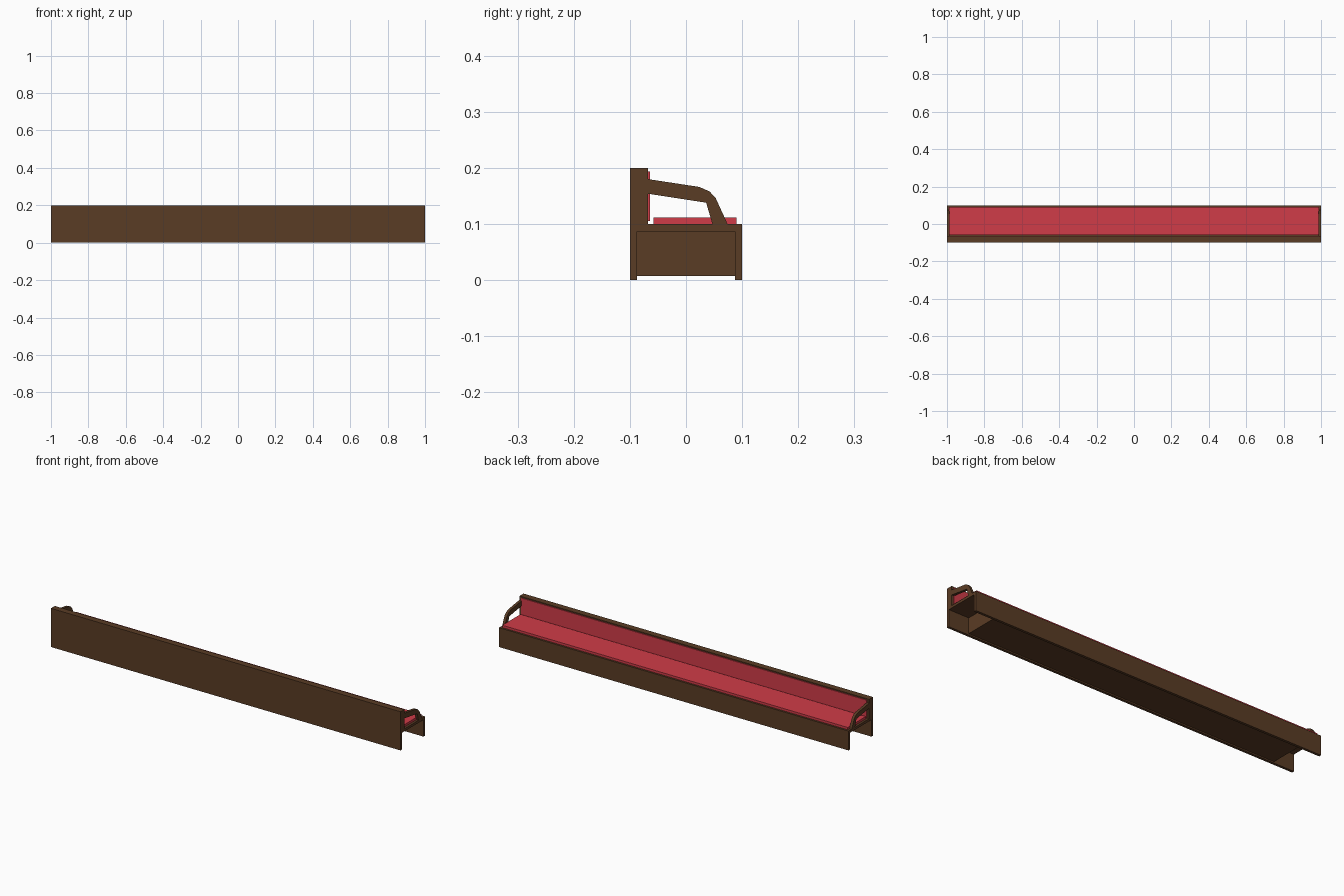
import bpy
import bmesh

cube = bpy.data.objects.get("Cube")
if cube:
    bpy.data.objects.remove(cube, do_unlink=True)


def make_material(name, color):
    mat = bpy.data.materials.new(name)
    mat.use_nodes = True
    mat.diffuse_color = color
    mat.node_tree.nodes["Principled BSDF"].inputs["Base Color"].default_value = color
    return mat


wood = make_material("dark brown wood", (0.102, 0.045, 0.018, 1))
fabric = make_material("red fabric", (0.63, 0.045, 0.065, 1))


def extrude_profile(name, profile, x0, x1, mat):
    """Extrude a (y, z) outline along x from x0 to x1."""
    bm = bmesh.new()
    face = bm.faces.new([bm.verts.new((x0, y, z)) for y, z in profile])
    result = bmesh.ops.extrude_face_region(bm, geom=[face])
    verts = [v for v in result["geom"] if isinstance(v, bmesh.types.BMVert)]
    bmesh.ops.translate(bm, verts=verts, vec=(x1 - x0, 0, 0))
    bmesh.ops.recalc_face_normals(bm, faces=bm.faces)
    mesh = bpy.data.meshes.new(name)
    bm.to_mesh(mesh)
    bm.free()
    mesh.materials.append(mat)
    obj = bpy.data.objects.new(name, mesh)
    bpy.context.collection.objects.link(obj)
    return obj


def board(name, half_length, y0, y1, z0, z1, mat):
    outline = [(y0, z0), (y1, z0), (y1, z1), (y0, z1)]
    return extrude_profile(name, outline, -half_length, half_length, mat)


# Wooden frame: tall backrest wall, thin lower walls and seat slab
backrest_profile = [(-0.1, 0), (-0.087, 0), (-0.087, 0.087),
                    (-0.068, 0.087), (-0.068, 0.2), (-0.1, 0.2)]
extrude_profile("backrest_wall", backrest_profile, -1, 1, wood)
board("seat_slab", 1, -0.068, 0.1, 0.087, 0.1, wood)
board("skirt_wall", 1, 0.087, 0.1, 0, 0.087, wood)

# Base box set in from both ends
board("base_box", 0.885, -0.087, 0.087, 0.007, 0.087, wood)

# Cushions
board("seat_cushion", 0.988, -0.058, 0.09, 0.1, 0.112, fabric)
board("back_cushion", 0.988, -0.068, -0.064, 0.105, 0.194, fabric)

# Bent armrests at both ends
arm_profile = [(-0.068, 0.18), (0.024, 0.166), (0.042, 0.158), (0.053, 0.146),
               (0.074, 0.1), (0.047, 0.1), (0.036, 0.138), (-0.068, 0.154)]
for side, label in ((1, "left"), (-1, "right")):
    extrude_profile(label + "_armrest", arm_profile, side * 0.986, side, wood)
